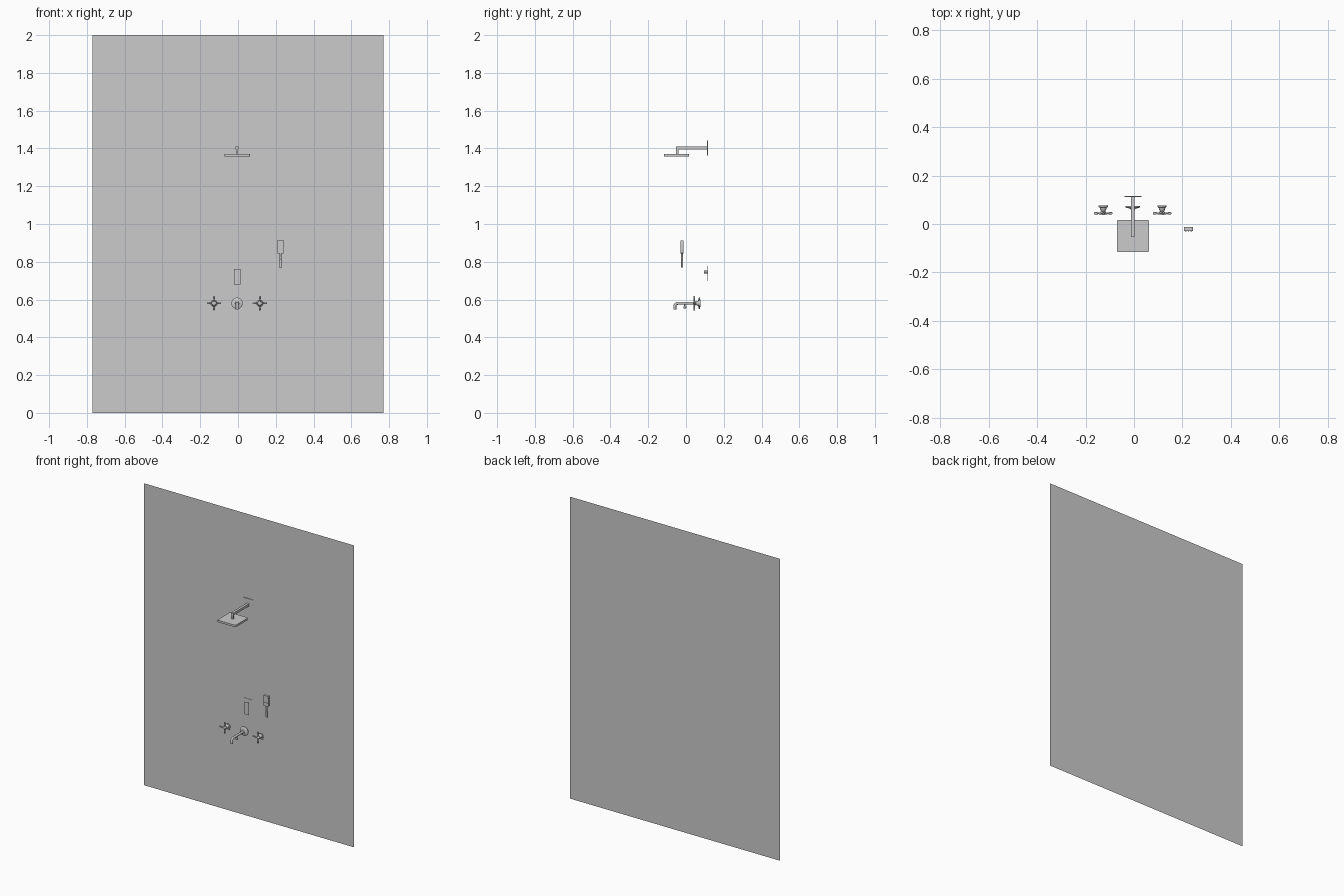
import bpy, bmesh, math
from mathutils import Vector

if "Cube" in bpy.data.objects:
    bpy.data.objects.remove(bpy.data.objects["Cube"])

WALL_Y = 0.116
CX = -0.005          # axis of the spout and shower arm


def finish(name, bm, smooth=True):
    bmesh.ops.recalc_face_normals(bm, faces=bm.faces)
    me = bpy.data.meshes.new(name)
    bm.to_mesh(me)
    bm.free()
    ob = bpy.data.objects.new(name, me)
    bpy.context.collection.objects.link(ob)
    if smooth:
        bpy.ops.object.select_all(action='DESELECT')
        ob.select_set(True)
        bpy.context.view_layer.objects.active = ob
        bpy.ops.object.shade_smooth_by_angle(angle=math.radians(35))
    return ob


def plane(name, x0, x1, z0, z1, y):
    bm = bmesh.new()
    bm.faces.new([bm.verts.new(p) for p in
                  ((x0, y, z0), (x1, y, z0), (x1, y, z1), (x0, y, z1))])
    return finish(name, bm, False)


def box(name, lo, hi, round_axis=None, radius=0.004):
    """Box from corner to corner; edges along round_axis are rounded."""
    lo, hi = Vector(lo), Vector(hi)
    bm = bmesh.new()
    bmesh.ops.create_cube(bm, size=1)
    for v in bm.verts:
        v.co = Vector([(lo[i] + hi[i]) / 2 + v.co[i] * (hi[i] - lo[i]) for i in range(3)])
    if round_axis is not None:
        edges = [e for e in bm.edges
                 if abs(e.verts[0].co[round_axis] - e.verts[1].co[round_axis]) > 1e-5]
        bmesh.ops.bevel(bm, geom=edges, offset=radius, segments=4,
                        profile=0.5, affect='EDGES')
    return finish(name, bm)


def lathe_into(bm, origin, axis, profile, seg=24):
    """Revolve (distance, radius) pairs around an axis, with capped ends."""
    axis = Vector(axis).normalized()
    u = axis.orthogonal().normalized()
    w = axis.cross(u)
    rings = []
    for d, r in profile:
        rings.append([bm.verts.new(Vector(origin) + axis * d + r * (
            u * math.cos(2 * math.pi * i / seg) + w * math.sin(2 * math.pi * i / seg)))
            for i in range(seg)])
    for a, b in zip(rings, rings[1:]):
        for i in range(seg):
            j = (i + 1) % seg
            bm.faces.new((a[i], a[j], b[j], b[i]))
    bm.faces.new(rings[0])
    bm.faces.new(rings[-1])


def lathe(name, origin, axis, profile, seg=24):
    bm = bmesh.new()
    lathe_into(bm, origin, axis, profile, seg)
    return finish(name, bm)


# wall panel
plane("wall_panel", -0.77, 0.77, 0, 2, WALL_Y)

# overhead shower: wall plate, arm, drop tube and square head
box("shower_wall_plate", (-0.04, 0.112, 1.362), (0.03, 0.1155, 1.442))
box("shower_arm", (CX - 0.008, -0.053, 1.395), (CX + 0.008, 0.113, 1.411))
box("shower_drop", (CX - 0.006, -0.053, 1.369), (CX + 0.006, -0.041, 1.396))
box("shower_head", (-0.071, -0.116, 1.357), (0.063, 0.017, 1.370), 2, 0.007)

# mixer: back plate, stem and flat lever
box("mixer_plate", (-0.04, 0.113, 0.698), (0.03, 0.1155, 0.778))
lathe("mixer_stem", (CX, 0.114, 0.746), (0, -1, 0), [(0, 0.007), (0.018, 0.007)])
plane("mixer_lever", -0.021, 0.013, 0.68, 0.762, 0.0955)

# hand shower: head, ribbed neck, handle and face nozzles
HX, HY = 0.225, -0.021
box("hand_shower_head", (HX - 0.019, HY - 0.008, 0.845), (HX + 0.019, HY + 0.008, 0.913), 1, 0.004)
box("hand_shower_handle", (HX - 0.008, HY - 0.005, 0.77), (HX + 0.008, HY + 0.005, 0.806), 2, 0.003)
neck = []
for k in range(5):
    z = 0.804 + k * 0.0084
    neck += [(z, 0.0062), (z + 0.005, 0.0062), (z + 0.005, 0.005), (z + 0.0084, 0.005)]
lathe("hand_shower_neck", (HX, HY, 0), (0, 0, 1), neck, 16)
bm = bmesh.new()
for dx in (-0.011, 0, 0.011):
    for z in (0.868, 0.9):
        lathe_into(bm, (HX + dx, HY - 0.007, z), (0, -1, 0), [(0, 0.0028), (0.002, 0.0028)], 12)
finish("hand_shower_nozzles", bm)

# bath spout: flange, bent pipe and diverter knob
TZ = 0.58
lathe("spout_flange", (CX, 0.075, TZ), (0, -1, 0),
      [(0, 0.03), (0.006, 0.03), (0.009, 0.024), (0.011, 0.012), (0.015, 0.008)], 32)
cu = bpy.data.curves.new("spout_path", 'CURVE')
cu.dimensions = '3D'
cu.bevel_depth = 0.0075
cu.bevel_resolution = 4
cu.use_fill_caps = True
path = [(0.07, TZ)]
for k in range(9):
    a = math.pi / 2 * k / 8
    path.append((-0.043 - 0.016 * math.sin(a), TZ - 0.016 + 0.016 * math.cos(a)))
path.append((-0.059, 0.547))
sp = cu.splines.new('POLY')
sp.points.add(len(path) - 1)
for p, (y, z) in zip(sp.points, path):
    p.co = (CX, y, z, 1)
tmp = bpy.data.objects.new("spout_path", cu)
bpy.context.collection.objects.link(tmp)
bpy.context.view_layer.update()
bm = bmesh.new()
bm.from_mesh(tmp.to_mesh())
tmp.to_mesh_clear()
bpy.data.objects.remove(tmp)
finish("spout_pipe", bm)
lathe("spout_diverter", (CX, -0.006, 0.576), (0, 0, -1),
      [(0, 0.004), (0.012, 0.004), (0.014, 0.008), (0.021, 0.008), (0.023, 0.006)], 16)

# cross-handle taps either side of the spout
for side, x in (("left", -0.127), ("right", 0.116)):
    lathe(side + "_tap_body", (x, 0.076, TZ), (0, -1, 0),
          [(0, 0.019), (0.006, 0.019), (0.008, 0.014), (0.018, 0.012), (0.024, 0.007),
           (0.025, 0.011), (0.033, 0.011), (0.036, 0.008), (0.037, 0.003)])
    bm = bmesh.new()
    for d in ((1, 0, 0), (-1, 0, 0), (0, 0, 1), (0, 0, -1)):
        lathe_into(bm, (x, 0.044, TZ), d,
                   [(0.004, 0.006), (0.012, 0.0045), (0.022, 0.0032), (0.024, 0.0048),
                    (0.035, 0.0048), (0.038, 0.003)], 16)
    finish(side + "_tap_cross", bm)
